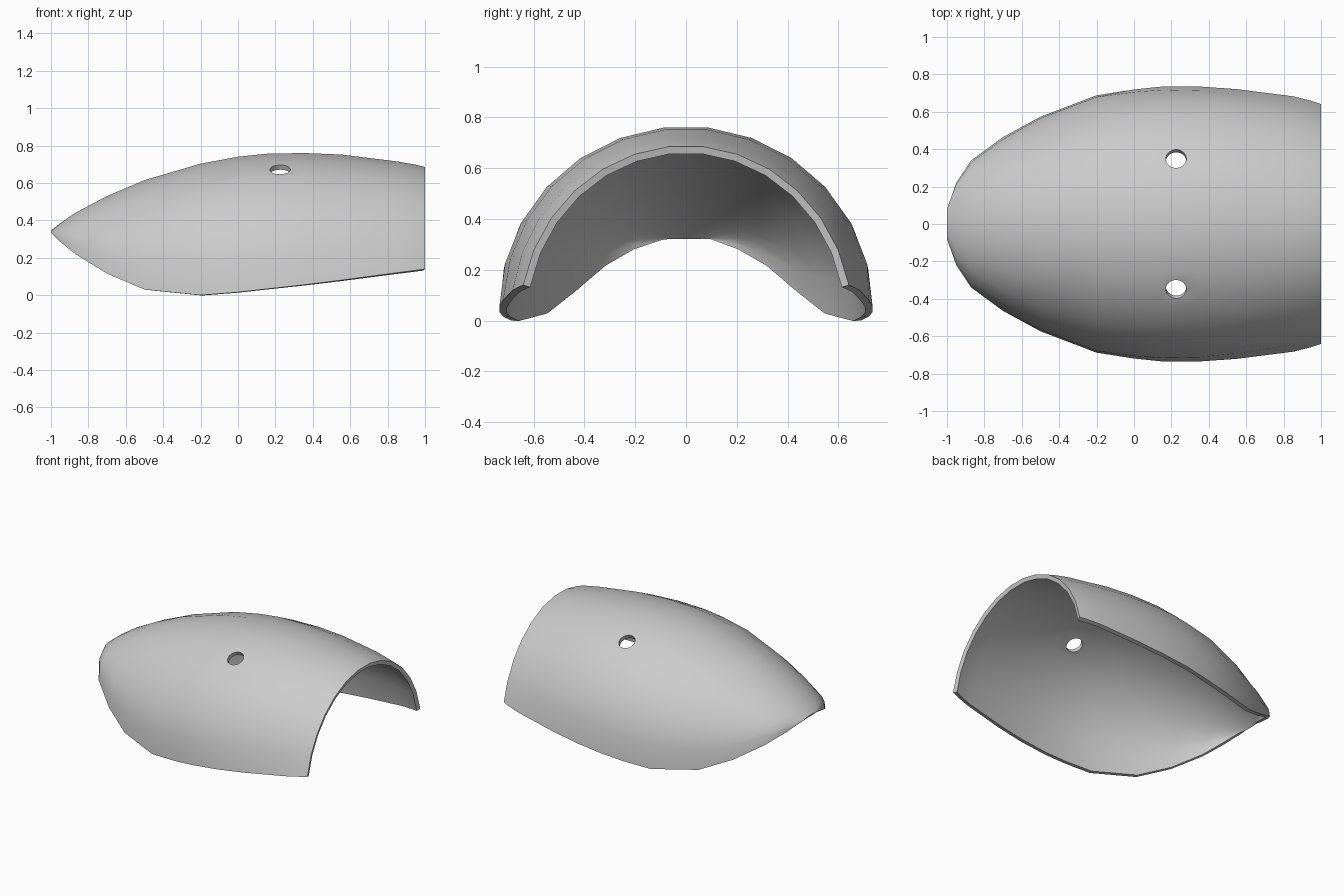
import bpy, bmesh, math
from mathutils import Vector

if "Cube" in bpy.data.objects:
    bpy.data.objects.remove(bpy.data.objects["Cube"])

# Cross-section stations: x, half width, arc centre z, bottom edge z, crown z
STATIONS = [
    (-1.00, 0.08, 0.335, 0.335, 0.345),
    (-0.95, 0.22, 0.285, 0.285, 0.385),
    (-0.87, 0.34, 0.22, 0.22, 0.44),
    (-0.70, 0.465, 0.125, 0.115, 0.53),
    (-0.50, 0.575, 0.07, 0.03, 0.615),
    (-0.20, 0.69, 0.05, 0.0, 0.703),
    (0.00, 0.72, 0.05, 0.016, 0.74),
    (0.15, 0.735, 0.05, 0.033, 0.756),
    (0.35, 0.735, 0.05, 0.055, 0.76),
    (0.55, 0.722, 0.04, 0.08, 0.752),
    (0.85, 0.69, 0.02, 0.12, 0.715),
    (0.95, 0.67, 0.0, 0.133, 0.698),
    (1.00, 0.655, 0.0, 0.14, 0.685),
]
SEGMENTS = 13
THICKNESS = 0.03


def section(x, w, zc, ze, zt):
    """Elliptical arch from one bottom edge over the crown to the other."""
    end = math.acos((ze - zc) / (zt - zc))
    h = (zt - zc) / math.cos(end / SEGMENTS)
    pts = []
    for i in range(SEGMENTS + 1):
        t = -end + 2 * end * i / SEGMENTS
        z = ze if i in (0, SEGMENTS) else zc + h * math.cos(t)
        pts.append((x, w * math.sin(t), z))
    return pts


# Curved outer skin lofted through the stations
bm = bmesh.new()
rows = [[bm.verts.new(p) for p in section(*s)] for s in STATIONS]
for a, b in zip(rows, rows[1:]):
    for i in range(SEGMENTS):
        bm.faces.new((a[i], b[i], b[i + 1], a[i + 1]))
bm.normal_update()
if sum(f.normal.z for f in bm.faces) < 0:
    bmesh.ops.reverse_faces(bm, faces=bm.faces[:])
mesh = bpy.data.meshes.new("shell")
bm.to_mesh(mesh)
bm.free()
shell = bpy.data.objects.new("shell", mesh)
bpy.context.collection.objects.link(shell)

# Wall thickness, grown inwards
solid = shell.modifiers.new("wall", 'SOLIDIFY')
solid.thickness = THICKNESS
solid.offset = -1

# Two round holes bored square to the skin
cutters = []
for side in (-1, 1):
    axis = Vector((0, side * 0.5, 0.86))
    bpy.ops.mesh.primitive_cylinder_add(
        vertices=32, radius=0.055, depth=0.3,
        location=(0.225, side * 0.345, 0.665),
        rotation=axis.to_track_quat('Z', 'Y').to_euler())
    cutter = bpy.context.object
    cutter.name = "hole_cutter"
    cutter.hide_render = True
    cutters.append(cutter)
    cut = shell.modifiers.new("hole", 'BOOLEAN')
    cut.operation = 'DIFFERENCE'
    cut.solver = 'EXACT'
    cut.object = cutter

# Apply the modifiers and discard the cutters
bpy.ops.object.select_all(action='DESELECT')
shell.select_set(True)
bpy.context.view_layer.objects.active = shell
for m in list(shell.modifiers):
    bpy.ops.object.modifier_apply(modifier=m.name)
for c in cutters:
    bpy.data.objects.remove(c, do_unlink=True)
bpy.ops.object.shade_smooth_by_angle(angle=math.radians(50))
